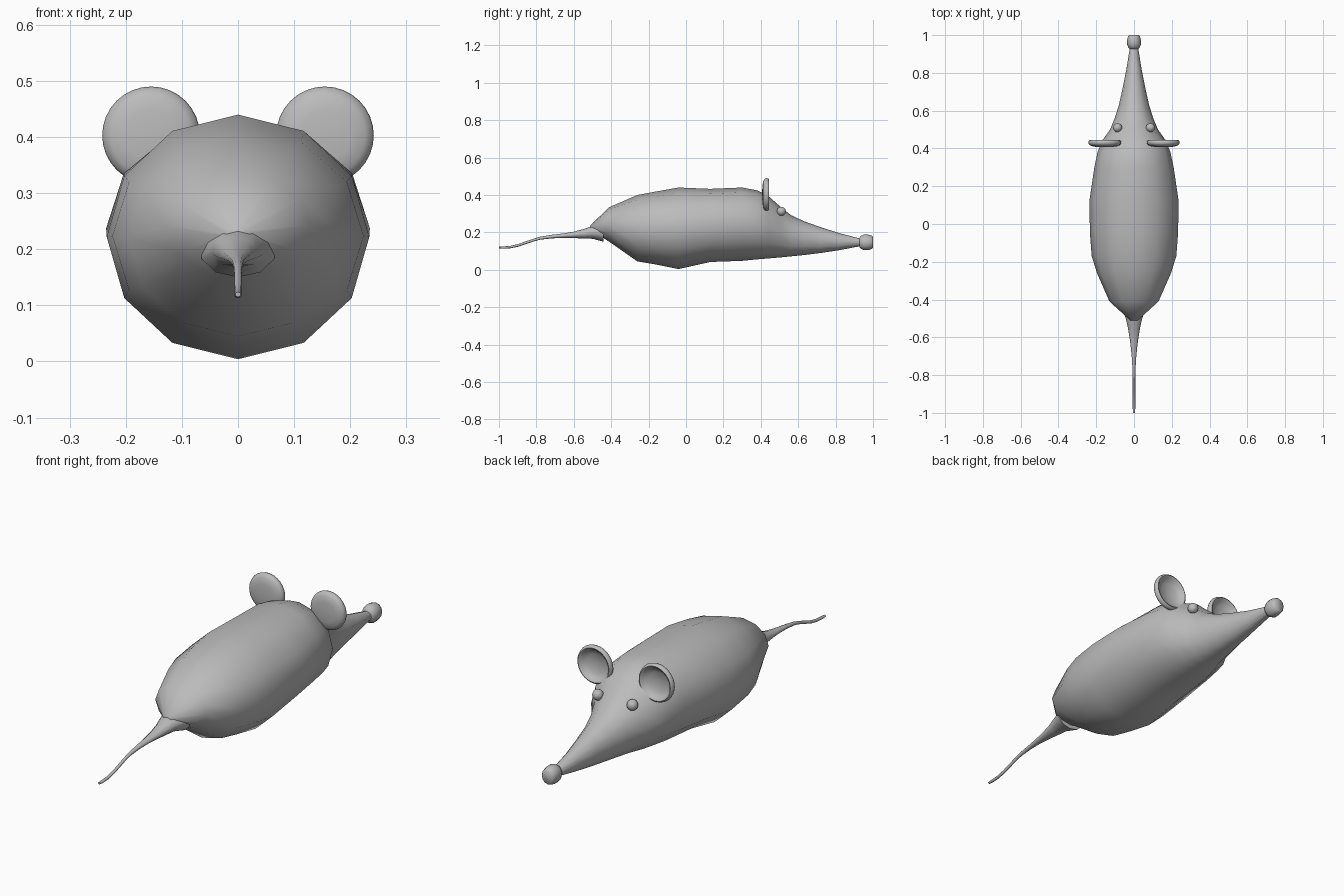
import bpy, bmesh, math
from mathutils import Vector

if "Cube" in bpy.data.objects:
    bpy.data.objects.remove(bpy.data.objects["Cube"])

grey = bpy.data.materials.new("soft grey")
grey.diffuse_color = (0.5, 0.5, 0.5, 1)
grey.use_nodes = True
grey.node_tree.nodes["Principled BSDF"].inputs["Base Color"].default_value = grey.diffuse_color


def finish(name, bm, angle=60):
    bmesh.ops.recalc_face_normals(bm, faces=bm.faces)
    mesh = bpy.data.meshes.new(name)
    bm.to_mesh(mesh)
    bm.free()
    obj = bpy.data.objects.new(name, mesh)
    bpy.context.collection.objects.link(obj)
    mesh.materials.append(grey)
    bpy.ops.object.select_all(action='DESELECT')
    obj.select_set(True)
    bpy.context.view_layer.objects.active = obj
    bpy.ops.object.shade_smooth_by_angle(angle=math.radians(angle))
    return obj


def loft(name, stations, sides, angle=60):
    """Skin elliptical rings given as (y, half width, bottom z, top z)."""
    bm = bmesh.new()
    rings = []
    for y, w, lo, hi in stations:
        mid, h = (lo + hi) / 2, (hi - lo) / 2
        rings.append([bm.verts.new((w * math.sin(math.tau * i / sides), y,
                                    mid + h * math.cos(math.tau * i / sides)))
                      for i in range(sides)])
    for a, b in zip(rings, rings[1:]):
        for i in range(sides):
            j = (i + 1) % sides
            bm.faces.new((a[i], a[j], b[j], b[i]))
    bm.faces.new(rings[0])
    bm.faces.new(rings[-1])
    return finish(name, bm, angle)


# Body tapering into the long snout
loft("body", [
    (-0.51, 0.02, 0.215, 0.24), (-0.41, 0.13, 0.15, 0.335),
    (-0.26, 0.196, 0.045, 0.40), (-0.17, 0.224, 0.03, 0.417),
    (-0.04, 0.234, 0.004, 0.44), (0.13, 0.235, 0.042, 0.433),
    (0.30, 0.21, 0.048, 0.44), (0.38, 0.193, 0.056, 0.425),
    (0.44, 0.17, 0.061, 0.395), (0.50, 0.127, 0.066, 0.342),
    (0.56, 0.102, 0.072, 0.293), (0.63, 0.08, 0.079, 0.26),
    (0.72, 0.06, 0.09, 0.228), (0.82, 0.04, 0.105, 0.196),
    (0.94, 0.021, 0.128, 0.165)], 12)

# Nose bulb with a blunt tip
loft("nose", [(y, r * 0.88, 0.147 - r, 0.147 + r) for y, r in
              [(0.924, 0.02), (0.934, 0.034), (0.952, 0.042),
               (0.975, 0.041), (0.993, 0.036), (1.0, 0.03)]], 12)

# Tail, wide at the root and thin at the end
loft("tail", [
    (-0.44, 0.068, 0.15, 0.245), (-0.50, 0.046, 0.166, 0.236),
    (-0.54, 0.036, 0.167, 0.22), (-0.60, 0.025, 0.170, 0.204),
    (-0.66, 0.017, 0.171, 0.194), (-0.72, 0.011, 0.168, 0.187),
    (-0.78, 0.008, 0.161, 0.177), (-0.82, 0.007, 0.150, 0.165),
    (-0.86, 0.007, 0.136, 0.151), (-0.90, 0.007, 0.123, 0.137),
    (-0.94, 0.007, 0.115, 0.128), (-0.98, 0.007, 0.113, 0.125),
    (-1.0, 0.005, 0.115, 0.124)], 10)


def ear(name, x):
    """Round disc with a rolled rim and a hollow facing the snout."""
    profile = [(0, 0.407), (0.045, 0.408), (0.072, 0.413), (0.084, 0.422),
               (0.087, 0.431), (0.084, 0.441), (0.078, 0.445),
               (0.072, 0.442), (0.066, 0.433), (0.045, 0.422), (0, 0.416)]
    bm = bmesh.new()
    verts = [bm.verts.new((x + r, y, 0.403)) for r, y in profile]
    edges = [bm.edges.new(p) for p in zip(verts, verts[1:])]
    bmesh.ops.spin(bm, geom=verts + edges, cent=(x, 0, 0.403),
                   axis=(0, 1, 0), angle=math.tau, steps=32)
    bmesh.ops.remove_doubles(bm, verts=bm.verts, dist=0.0005)
    return finish(name, bm)


def eye(name, x):
    bm = bmesh.new()
    bmesh.ops.create_uvsphere(bm, u_segments=14, v_segments=10, radius=0.024)
    bmesh.ops.translate(bm, verts=bm.verts, vec=Vector((x, 0.51, 0.313)))
    return finish(name, bm)


# Ears and eyes on both sides
for side, s in (("left", -1), ("right", 1)):
    ear(side + "_ear", s * 0.155)
    eye(side + "_eye", s * 0.087)
